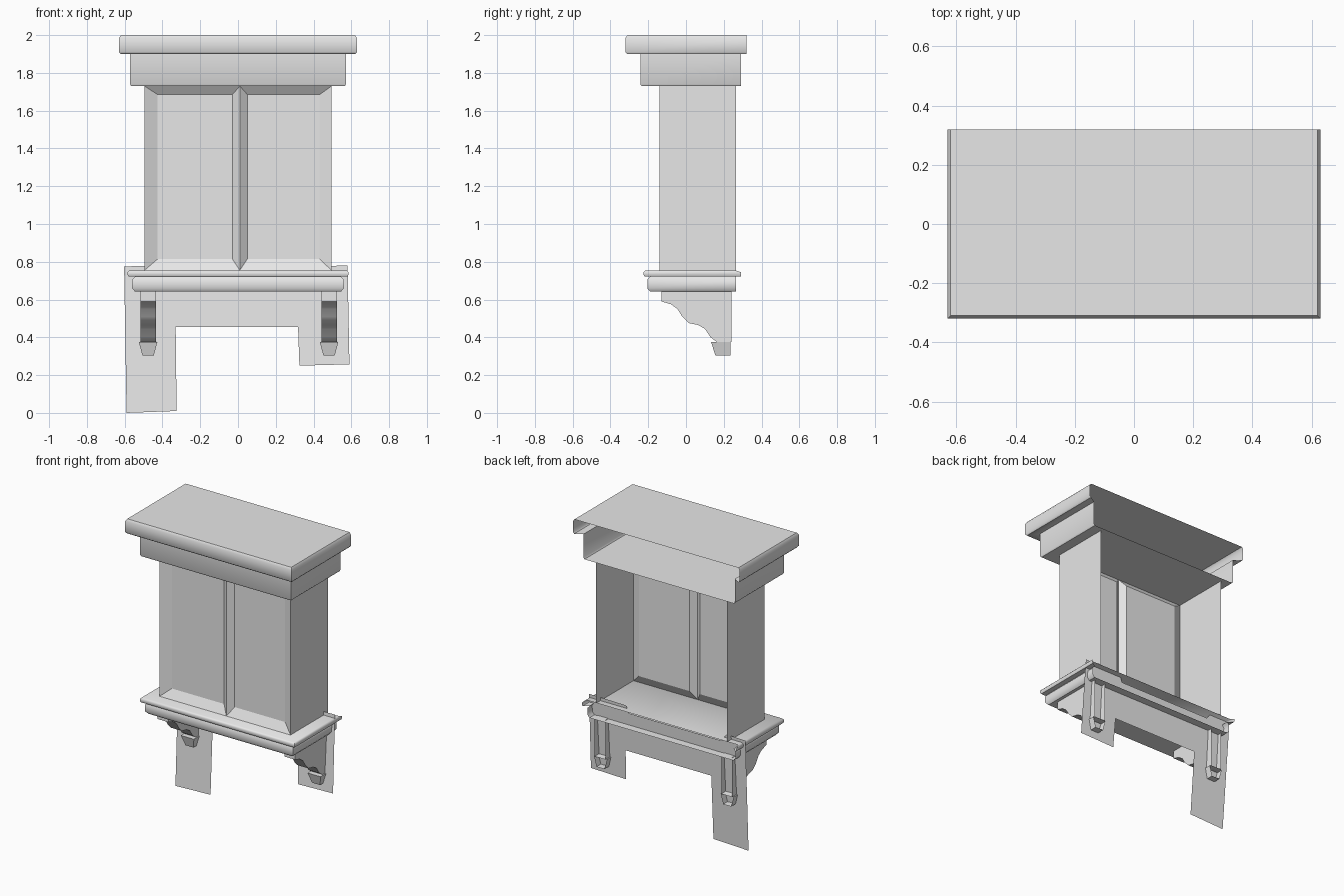
import bpy, bmesh, math

cube = bpy.data.objects.get("Cube")
if cube:
    bpy.data.objects.remove(cube)

GREY = (0.8, 0.8, 0.8, 1)
stone = bpy.data.materials.new("light_grey")
stone.use_nodes = True
stone.diffuse_color = GREY
stone.node_tree.nodes["Principled BSDF"].inputs["Base Color"].default_value = GREY


def finish(name, bm, fix_normals=True, smooth=None):
    if fix_normals:
        bmesh.ops.recalc_face_normals(bm, faces=bm.faces[:])
    mesh = bpy.data.meshes.new(name)
    bm.to_mesh(mesh)
    bm.free()
    mesh.materials.append(stone)
    obj = bpy.data.objects.new(name, mesh)
    bpy.context.collection.objects.link(obj)
    if smooth:
        bpy.ops.object.select_all(action='DESELECT')
        obj.select_set(True)
        bpy.context.view_layer.objects.active = obj
        bpy.ops.object.shade_smooth_by_angle(angle=math.radians(smooth))
    return obj


def open_moulding(name, rings, smooth=50):
    """Moulding round the front and sides, open at the back, closed above and below.
    Each ring is (half width, front y, back y, z)."""
    bm = bmesh.new()
    rows = []
    for w, front, back, z in rings:
        corners = [(-w, back, z), (-w, front, z), (w, front, z), (w, back, z)]
        rows.append([bm.verts.new(c) for c in corners])
    for a, b in zip(rows, rows[1:]):
        for i in range(3):
            bm.faces.new((a[i], a[i + 1], b[i + 1], b[i]))
    bm.faces.new(rows[0])
    bm.faces.new(rows[-1])
    return finish(name, bm, smooth=smooth)


# Roof slab with the frieze below it
open_moulding("roof_and_frieze", [
    (0.565, -0.235, 0.29, 1.73), (0.572, -0.242, 0.29, 1.74),
    (0.572, -0.242, 0.29, 1.9), (0.622, -0.31, 0.32, 1.9),
    (0.63, -0.32, 0.32, 1.91), (0.63, -0.32, 0.32, 1.985),
    (0.62, -0.31, 0.32, 2.0)])

# Sill with a projecting lip
open_moulding("sill", [
    (0.545, -0.19, 0.265, 0.642), (0.56, -0.205, 0.265, 0.66),
    (0.56, -0.205, 0.265, 0.705), (0.545, -0.19, 0.265, 0.722),
    (0.58, -0.22, 0.29, 0.722), (0.585, -0.225, 0.29, 0.732),
    (0.585, -0.225, 0.29, 0.745), (0.575, -0.215, 0.26, 0.755)])

# Window front: two recessed panes with sloping frames that meet at the mullion
bm = bmesh.new()
FRONT, PANE = -0.14, -0.108
for outer, inner in [((-0.495, 0.01), (-0.425, -0.03)),
                     ((0.01, 0.495), (0.05, 0.432))]:
    def loop(xs, zs, y):
        (l, r), (b, t) = xs, zs
        return [bm.verts.new((x, y, z)) for x, z in ((l, b), (r, b), (r, t), (l, t))]
    o = loop(outer, (0.755, 1.73), FRONT)
    p = loop(inner, (0.815, 1.685), PANE)
    bm.faces.new(p)
    for i in range(4):
        j = (i + 1) % 4
        bm.faces.new((o[i], o[j], p[j], p[i]))
finish("window_front", bm, fix_normals=False)

# Side walls
for name, s in (("left_wall", 1), ("right_wall", -1)):
    bm = bmesh.new()
    quad = [(FRONT, 0.755), (0.265, 0.755), (0.265, 1.73), (FRONT, 1.73)]
    bm.faces.new([bm.verts.new((s * 0.495, y, z)) for y, z in quad[::s]])
    finish(name, bm, fix_normals=False)

# Scrolled brackets and their drops, hollow at the back
SCROLL = [(0.24, 0.645), (-0.13, 0.645), (-0.13, 0.59), (-0.08, 0.575),
          (-0.045, 0.55), (-0.02, 0.51), (0.015, 0.475), (0.065, 0.465),
          (0.1, 0.445), (0.13, 0.4), (0.165, 0.375), (0.24, 0.375)]
for side, x in (("left", 0.482), ("right", -0.476)):
    bm = bmesh.new()
    near, far = ([bm.verts.new((x + d, y, z)) for y, z in SCROLL] for d in (-0.041, 0.041))
    for i in range(len(SCROLL) - 1):
        bm.faces.new((near[i], near[i + 1], far[i + 1], far[i]))
    bm.faces.new(near)
    bm.faces.new(far)
    finish(side + "_bracket", bm, smooth=40)

    bm = bmesh.new()
    rows = []
    for w, front, z in ((0.049, 0.133, 0.375), (0.03, 0.155, 0.305)):
        rows.append([bm.verts.new((x + dx, y, z)) for dx, y in
                     ((-w, 0.235), (-w, front), (w, front), (w, 0.235))])
    for i in range(3):
        bm.faces.new((rows[0][i], rows[0][i + 1], rows[1][i + 1], rows[1][i]))
    for row in rows:
        bm.faces.new(row)
    finish(side + "_bracket_drop", bm)

# Leaning back plate with two uneven legs and raised ears
OUTLINE = [(-0.59, 0), (-0.325, 0.01), (-0.33, 0.455), (0.318, 0.455),
           (0.325, 0.25), (0.59, 0.257), (0.58, 0.78), (0.3, 0.775),
           (0.28, 0.725), (-0.42, 0.725), (-0.46, 0.78), (-0.603, 0.775)]
bm = bmesh.new()
bm.faces.new([bm.verts.new((x, 0.167 + 0.067 * z, z)) for x, z in OUTLINE])
finish("back_plate", bm, fix_normals=False)
